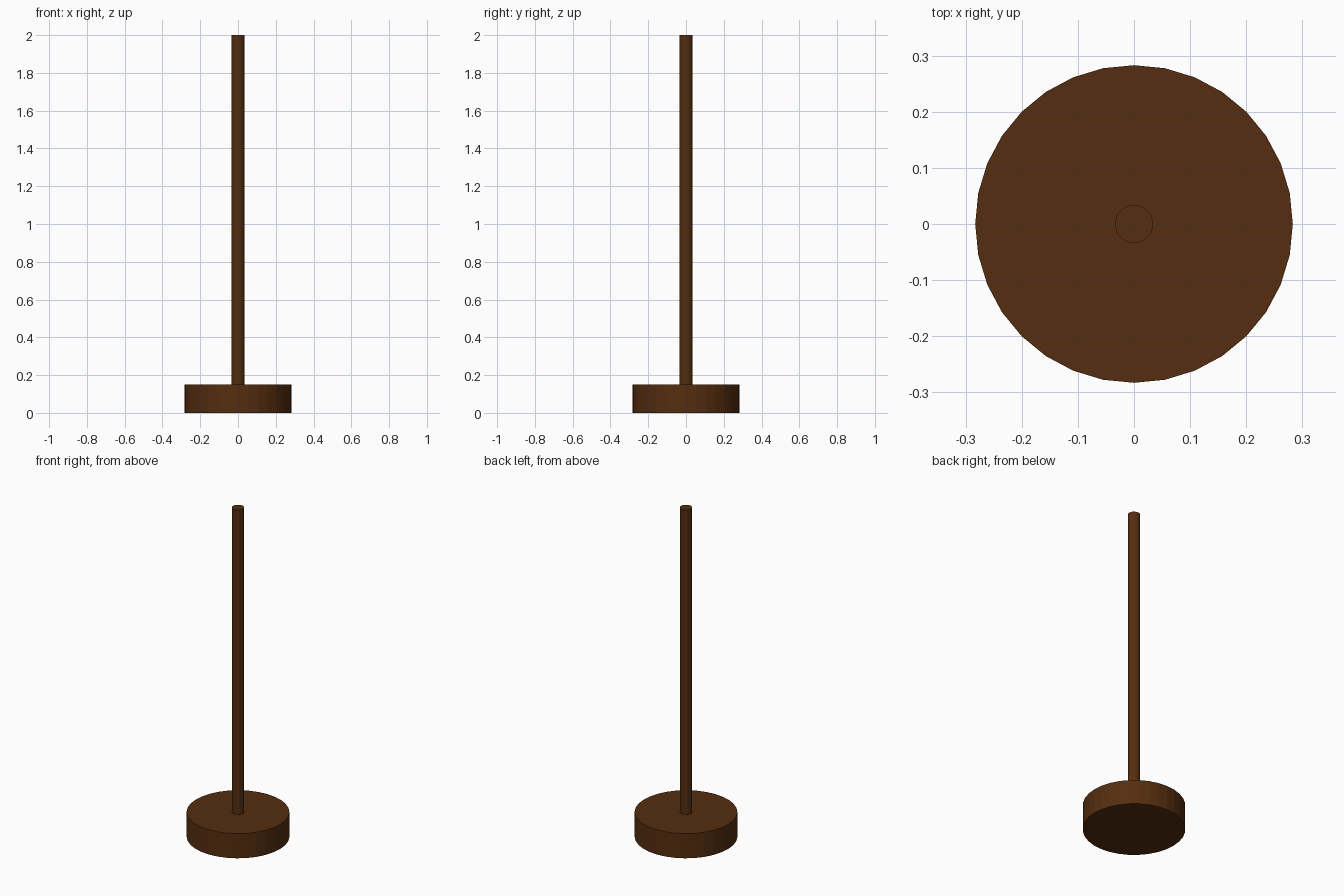
import bpy

if "Cube" in bpy.data.objects:
    bpy.data.objects.remove(bpy.data.objects["Cube"])

# Dark brown wood
wood = bpy.data.materials.new("dark_wood")
wood.diffuse_color = (0.09, 0.027, 0.005, 1)
wood.use_nodes = True
wood.node_tree.nodes["Principled BSDF"].inputs["Base Color"].default_value = wood.diffuse_color


def cylinder(name, radius, bottom, top):
    bpy.ops.mesh.primitive_cylinder_add(
        vertices=32, radius=radius, depth=top - bottom,
        location=(0, 0, (bottom + top) / 2))
    obj = bpy.context.object
    obj.name = name
    obj.data.materials.append(wood)
    return obj


# Round flat-faceted foot
cylinder("base", 0.283, 0, 0.15)

# Slim upright post
cylinder("pole", 0.034, 0.15, 2)
